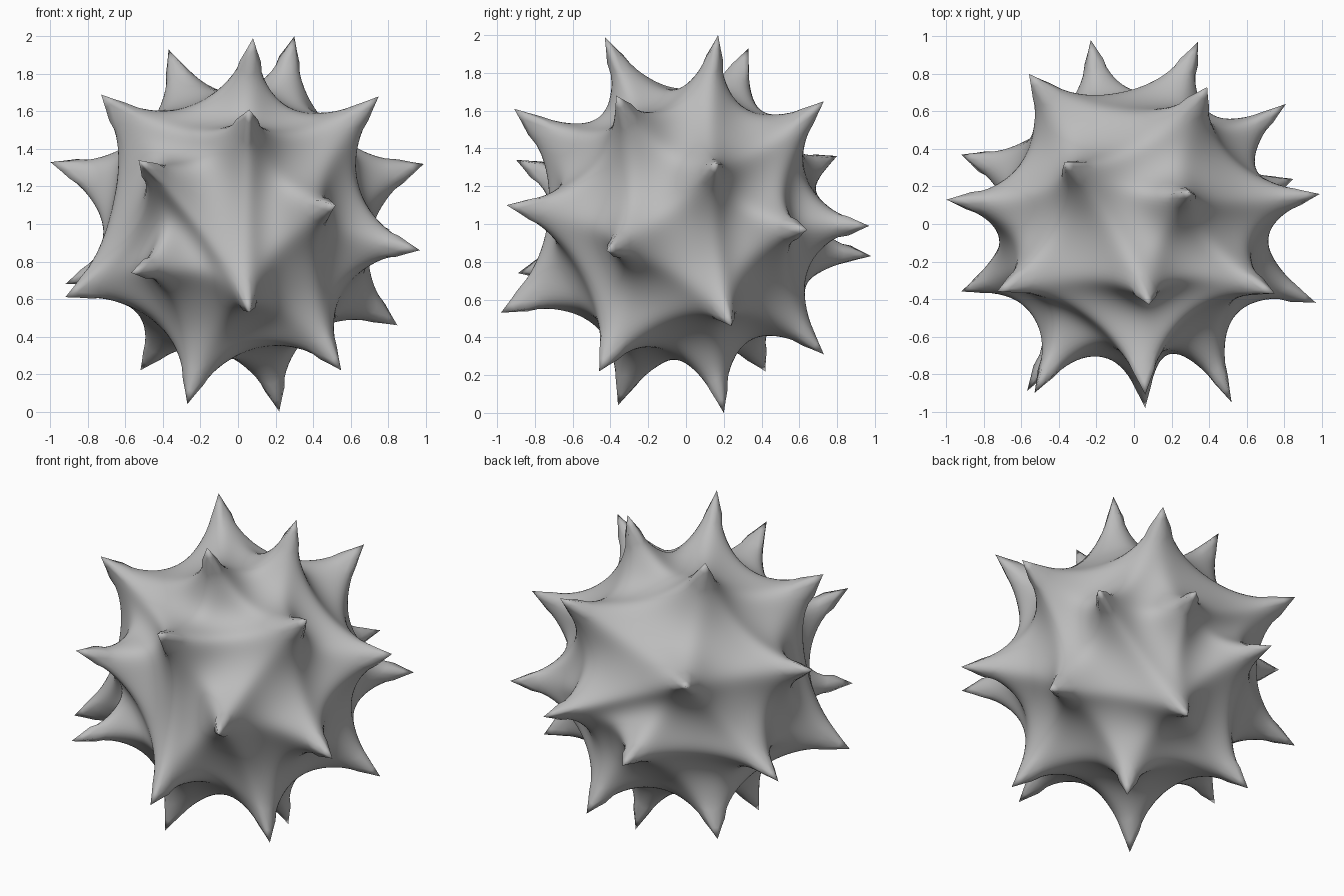
import bpy, bmesh
from mathutils import Vector

if "Cube" in bpy.data.objects:
    bpy.data.objects.remove(bpy.data.objects["Cube"])

CENTRE = Vector((0, 0, 1))
STEPS = 24          # grid rows on each web between three spikes
VALLEY = 0.62       # radius of the core under the spikes

# Spike tips
TIPS = [Vector(p) - CENTRE for p in (
    (.08, -.43, 1.99), (.30, .17, 2), (-.37, .33, 1.93), (.75, -.37, 1.68),
    (.99, .16, 1.32), (.97, -.42, .86), (.85, .24, .46), (.55, -.46, .22),
    (.22, .20, 0), (-.27, -.36, .04), (-.52, .42, .22), (-.92, -.36, .61),
    (-.92, .37, .68), (-1, .13, 1.33), (-.73, -.36, 1.69), (.06, -.91, 1.61),
    (-.53, -.90, 1.34), (.52, -.95, 1.10), (-.57, -.89, .74), (.06, -.98, .53),
    (.39, .73, 1.65), (-.56, .80, 1.36), (.34, .97, .99), (-.23, .98, .83),
    (.20, .73, .31), (.81, .64, .97))]


def web_triangles():
    """Link neighbouring tips into triangles around the core."""
    hull = bmesh.new()
    index = {hull.verts.new(t.normalized()): i for i, t in enumerate(TIPS)}
    bmesh.ops.convex_hull(hull, input=hull.verts[:])
    hull.normal_update()
    tris = []
    for f in hull.faces:
        vs = list(f.verts)
        if f.normal.dot(f.calc_center_median()) < 0:
            vs.reverse()
        tris.append([index[v] for v in vs])
    hull.free()
    return tris


def rise(w):
    """Height share of a spike: steep at its tip, flat in the valley."""
    return (w ** 2 + w ** 6) / 2


bm = bmesh.new()
shared = {}
blend = []          # vertices away from the tips, to be smoothed


def surface_vert(tri, counts):
    key = tuple(sorted((t, n) for t, n in zip(tri, counts) if n))
    if key not in shared:
        weights = [(TIPS[t], n / STEPS) for t, n in key]
        ray = sum((t.normalized() * w for t, w in weights), Vector()).normalized()
        radius = VALLEY + sum((t.length - VALLEY) * rise(w) for t, w in weights)
        shared[key] = bm.verts.new(CENTRE + ray * radius)
        if max(w for _, w in weights) < 0.88:
            blend.append(shared[key])
    return shared[key]


# Concave webs stretched between the spikes
for tri in web_triangles():
    def at(i, j):
        return surface_vert(tri, (STEPS - i - j, i, j))
    for i in range(STEPS):
        for j in range(STEPS - i):
            bm.faces.new((at(i, j), at(i + 1, j), at(i, j + 1)))
            if i + j < STEPS - 1:
                bm.faces.new((at(i + 1, j), at(i + 1, j + 1), at(i, j + 1)))

# Soften the ridges, keeping the tips sharp
for _ in range(14):
    bmesh.ops.smooth_vert(bm, verts=blend, factor=0.5,
                          use_axis_x=True, use_axis_y=True, use_axis_z=True)
bmesh.ops.recalc_face_normals(bm, faces=bm.faces[:])

mesh = bpy.data.meshes.new("spiked_ball")
bm.to_mesh(mesh)
bm.free()
mesh.shade_smooth()
ball = bpy.data.objects.new("spiked_ball", mesh)
bpy.context.collection.objects.link(ball)

# Plain grey
grey = bpy.data.materials.new("grey")
grey.use_nodes = True
grey.diffuse_color = (0.5, 0.5, 0.5, 1)
grey.node_tree.nodes["Principled BSDF"].inputs["Base Color"].default_value = (0.5, 0.5, 0.5, 1)
mesh.materials.append(grey)
